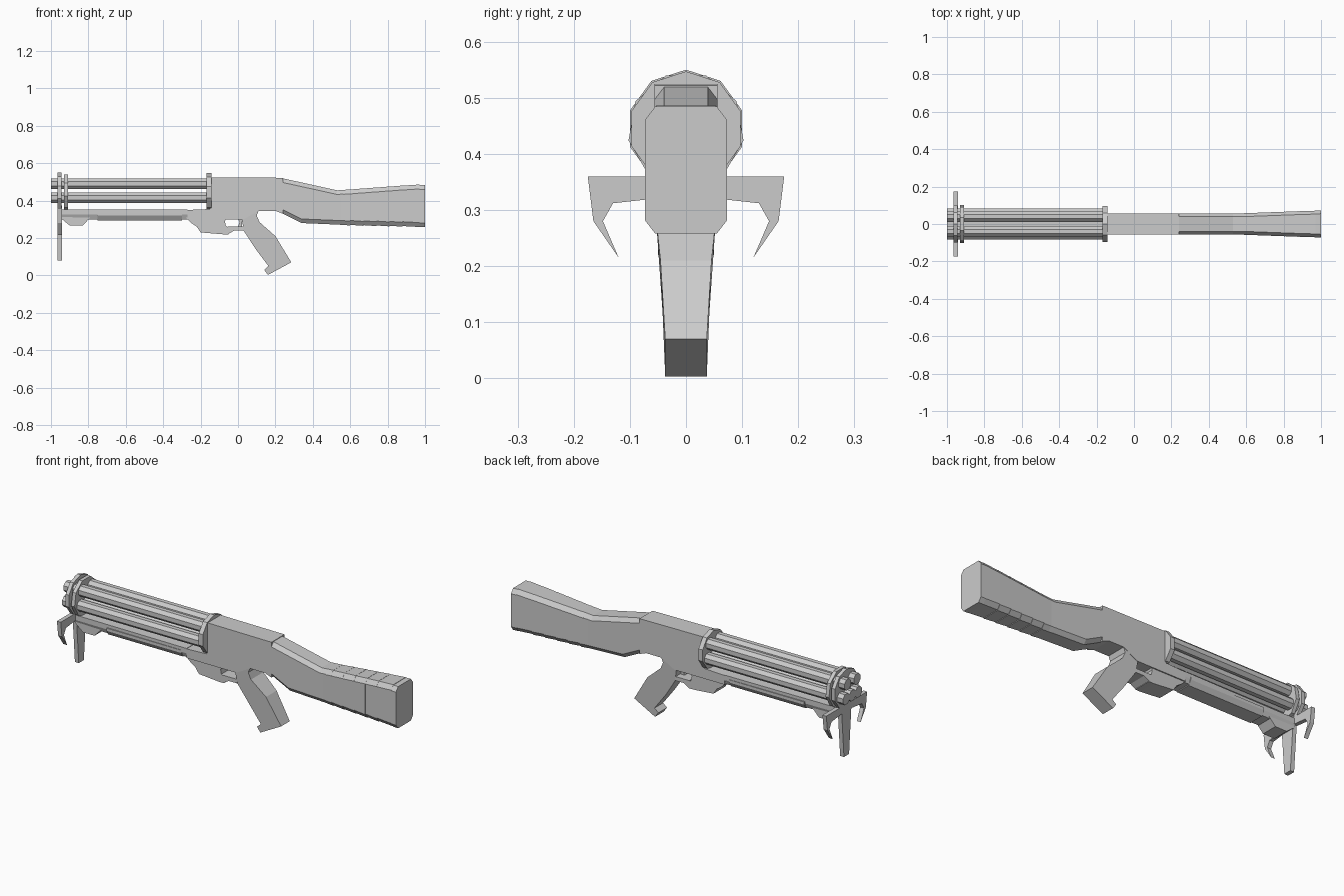
import bpy, bmesh
from math import sin, cos, pi

if "Cube" in bpy.data.objects:
    bpy.data.objects.remove(bpy.data.objects["Cube"])


def finish(bm, name):
    bmesh.ops.recalc_face_normals(bm, faces=bm.faces)
    me = bpy.data.meshes.new(name)
    bm.to_mesh(me)
    bm.free()
    ob = bpy.data.objects.new(name, me)
    bpy.context.collection.objects.link(ob)
    return ob


def loft(name, rings):
    """Skin equal-length rings of points and cap both ends."""
    bm = bmesh.new()
    vs = [[bm.verts.new(p) for p in r] for r in rings]
    n = len(vs[0])
    for a, b in zip(vs, vs[1:]):
        for i in range(n):
            bm.faces.new((a[i], a[(i + 1) % n], b[(i + 1) % n], b[i]))
    bm.faces.new(vs[0])
    bm.faces.new(vs[-1])
    return finish(bm, name)


def side_profile(name, pts, width):
    """Extrude an XZ outline across y; width is a half width as a function of z."""
    return loft(name, [[(x, s * width(z), z) for x, z in pts] for s in (-1, 1)])


def front_profile(name, pts, x0, x1):
    return loft(name, [[(x, y, z) for y, z in pts] for x in (x0, x1)])


def tube(name, x0, x1, y, z, r, n, turn=0.0):
    ring = [(y + r * sin(turn + 2 * pi * i / n), z + r * cos(turn + 2 * pi * i / n)) for i in range(n)]
    return front_profile(name, ring, x0, x1)


def chamfered(x, z0, z1, w, c):
    return [(x, y, z) for y, z in ((-w + c, z0), (w - c, z0), (w, z0 + c * 1.3), (w, z1 - c * 1.3),
                                   (w - c, z1), (-w + c, z1), (-w, z1 - c * 1.3), (-w, z0 + c * 1.3))]


# Barrel cluster: two above, three below
for i, (y, z) in enumerate([(-.04, .49), (.04, .49), (-.053, .415), (0, .415), (.053, .415)]):
    tube(f"barrel_{i + 1}", -1.0, -.15, y, z, .031, 8, pi / 8)

# Clamp plates holding the barrels
tube("front_clamp", -.965, -.945, 0, .445, .105, 10)
tube("middle_clamp", -.93, -.91, 0, .442, .104, 9, pi / 9)
tube("rear_clamp", -.168, -.143, 0, .445, .102, 10)

# Receiver with trigger housing
side_profile("receiver", [(-.15, .525), (.24, .522), (.24, .33), (.2, .345), (.11, .345), (.03, .30),
                          (-.27, .30), (-.27, .35), (-.15, .355)], lambda z: .056)
side_profile("guard_front", [(-.28, .31), (-.06, .31), (-.07, .29), (-.065, .265), (-.05, .255), (-.05, .22),
                             (-.08, .22), (-.2, .23), (-.22, .26), (-.25, .28)], lambda z: .05)
side_profile("guard_bottom", [(-.055, .262), (.03, .262), (.03, .24), (-.02, .24), (-.055, .22)], lambda z: .05)
side_profile("trigger", [(-.005, .31), (.025, .31), (.02, .26), (.0, .26), (.008, .285)], lambda z: .012)

# Pistol grip, narrower toward its foot
side_profile("pistol_grip", [(.02, .31), (.11, .345), (.1, .32), (.115, .285), (.2, .21), (.285, .07), (.16, .003),
                             (.14, .03), (.163, .05), (.095, .14), (.03, .24)],
             lambda z: .037 + .018 * min(1, max(0, (z - .13) / .17)))

# Chamfered stock, then overlapping wrapped bands
loft("stock", [chamfered(x, a, b, w, .017) for x, a, b, w in (
    (.235, .332, .52, .056), (.34, .28, .497, .056), (.53, .272, .455, .056), (.6, .27, .46, .056))])
bands = [.53, .6, .67, .74, .81, .88, .97]
for i, (a, b) in enumerate(zip(bands, bands[1:])):
    t = i / 5
    lo, hi, w = .267 - .008 * t, .46 + .026 * t, .058 + .013 * t
    loft(f"stock_wrap_{i + 1}", [chamfered(a, lo + .005, hi - .006, w - .003, .018),
                                 chamfered(b, lo, hi, w, .018)])
loft("butt_plate", [chamfered(.97, .258, .484, .072, .018), chamfered(1.0, .258, .484, .073, .018)])

# Fore-end under the barrels
def keel(x, top, low, w, b):
    return [(x, -w, top), (x, w, top), (x, w, low + .025), (x, b, low), (x, -b, low), (x, -w, low + .025)]

loft("fore_end", [keel(-.95, .352, .30, .05, .04), keel(-.27, .352, .30, .056, .045)])
loft("fore_end_grip", [keel(-.75, .335, .295, .058, .042), keel(-.3, .335, .295, .058, .042)])
side_profile("front_lug", [(-.94, .32), (-.78, .32), (-.83, .267), (-.9, .267), (-.94, .30)], lambda z: .045)

# Hooked side arms and centre spike at the muzzle
for s, side in ((-1, "left"), (1, "right")):
    front_profile(f"hook_{side}", [(s * y, z) for y, z in (
        (0, .36), (.175, .36), (.165, .28), (.12, .215), (.148, .28), (.13, .312), (.04, .322), (0, .322))],
        -.965, -.942)
front_profile("centre_spike", [(-.045, .375), (.045, .375), (.04, .31), (.022, .08), (-.022, .08), (-.04, .31)],
              -.964, -.941)
